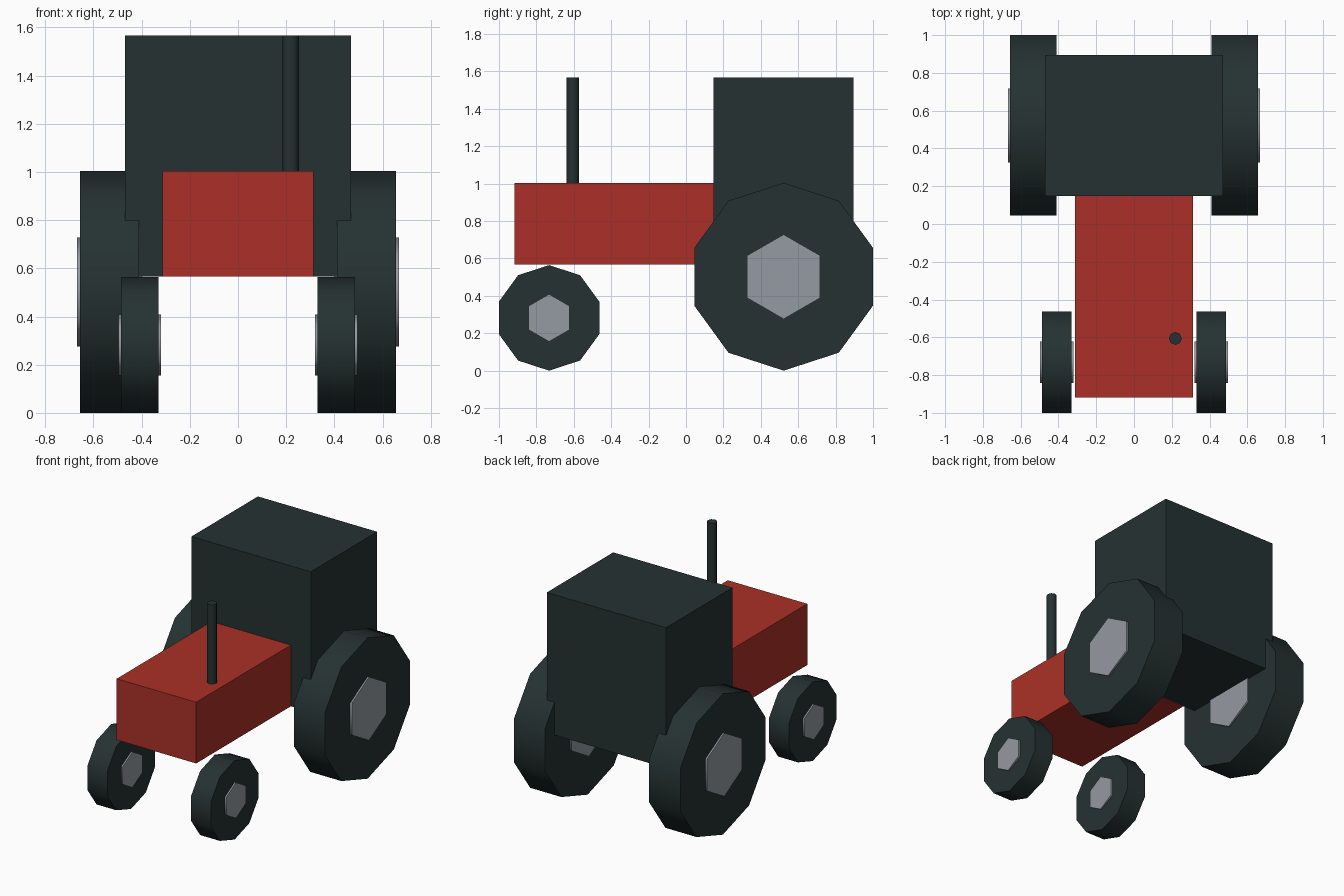
import bpy, bmesh
from math import sin, cos, pi, radians
from mathutils import Vector

default = bpy.data.objects.get("Cube")
if default:
    bpy.data.objects.remove(default, do_unlink=True)


def material(name, rgb):
    m = bpy.data.materials.new(name)
    m.use_nodes = True
    colour = (*rgb, 1)
    m.diffuse_color = colour
    m.node_tree.nodes["Principled BSDF"].inputs["Base Color"].default_value = colour
    return m


RED = material("red paint", (0.41, 0.03, 0.02))
DARK = material("dark rubber", (0.0185, 0.031, 0.031))
GREY = material("hub grey", (0.30, 0.325, 0.36))


def finish(name, bm, mat, smooth=False):
    bmesh.ops.recalc_face_normals(bm, faces=bm.faces)
    mesh = bpy.data.meshes.new(name)
    bm.to_mesh(mesh)
    bm.free()
    mesh.materials.append(mat)
    obj = bpy.data.objects.new(name, mesh)
    bpy.context.collection.objects.link(obj)
    if smooth:
        bpy.ops.object.select_all(action="DESELECT")
        obj.select_set(True)
        bpy.context.view_layer.objects.active = obj
        bpy.ops.object.shade_smooth_by_angle(angle=radians(65))
    return obj


def box(name, low, high, mat):
    low, high = Vector(low), Vector(high)
    bm = bmesh.new()
    bmesh.ops.create_cube(bm, size=1)
    bmesh.ops.scale(bm, vec=high - low, verts=bm.verts)
    bmesh.ops.translate(bm, vec=(low + high) / 2, verts=bm.verts)
    return finish(name, bm, mat)


def prism(name, start, axis, up, radius, length, sides, mat):
    """Regular prism along an axis, with its first corner pointing along up."""
    start, axis, up = Vector(start), Vector(axis), Vector(up)
    side = axis.cross(up)
    bm = bmesh.new()
    ring = []
    for i in range(sides):
        a = 2 * pi * i / sides
        ring.append(bm.verts.new(start + radius * (cos(a) * up + sin(a) * side)))
    face = bm.faces.new(ring)
    out = bmesh.ops.extrude_face_region(bm, geom=[face], use_keep_orig=True)
    moved = [v for v in out["geom"] if isinstance(v, bmesh.types.BMVert)]
    bmesh.ops.translate(bm, vec=axis * length, verts=moved)
    return finish(name, bm, mat, smooth=True)


# Bonnet and cab
box("bonnet", (-0.313, -0.918, 0.567), (0.313, 0.15, 1.003), RED)
box("cab", (-0.47, 0.148, 0.567), (0.47, 0.895, 1.567), DARK)

# Exhaust on the left of the bonnet
prism("exhaust_pipe", (0.219, -0.606, 1.0), (0, 0, 1), (1, 0, 0), 0.034, 0.567, 8, DARK)

# Wheels: ten-sided tyres with six-sided hubs showing on both sides
# label, mid x, y, tyre radius, tyre width, hub radius, hub width
wheels = [
    ("front", 0.408, -0.732, 0.282, 0.156, 0.127, 0.178),
    ("rear", 0.533, 0.522, 0.502, 0.246, 0.226, 0.270),
]
for label, x, y, r, width, hub_r, hub_width in wheels:
    for side, sign in (("left", 1), ("right", -1)):
        for part, radius, w, n, mat in (("tyre", r, width, 10, DARK),
                                        ("hub", hub_r, hub_width, 6, GREY)):
            prism(f"{label}_{side}_{part}", (sign * x - w / 2, y, r),
                  (1, 0, 0), (0, 0, 1), radius, w, n, mat)
